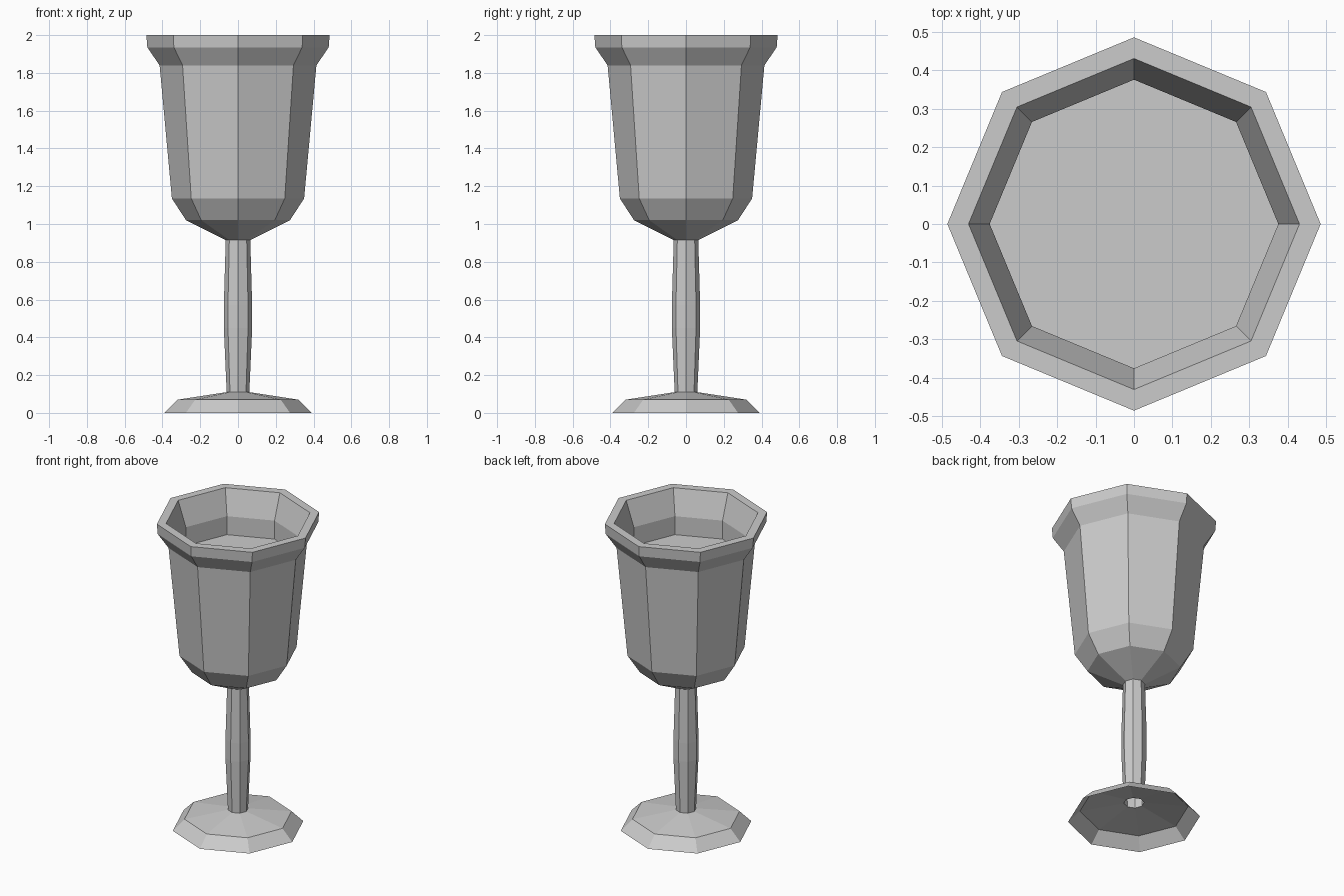
import bpy
import bmesh
from math import cos, sin, pi

SIDES = 8

if "Cube" in bpy.data.objects:
    bpy.data.objects.remove(bpy.data.objects["Cube"], do_unlink=True)

grey = bpy.data.materials.new("grey metal")
grey.use_nodes = True
colour = (0.6, 0.6, 0.6, 1)
grey.diffuse_color = colour
grey.node_tree.nodes["Principled BSDF"].inputs["Base Color"].default_value = colour


def lathe(name, profile, cap_end=False):
    """Turn (radius, height) points into a flat-sided shell."""
    bm = bmesh.new()
    rings = []
    for r, z in profile:
        rings.append([bm.verts.new((r * cos(2 * pi * i / SIDES),
                                    r * sin(2 * pi * i / SIDES), z))
                      for i in range(SIDES)])
    for low, high in zip(rings, rings[1:]):
        for i in range(SIDES):
            j = (i + 1) % SIDES
            bm.faces.new((low[i], low[j], high[j], high[i]))
    if cap_end:
        bm.faces.new(rings[-1])
    mesh = bpy.data.meshes.new(name)
    bm.to_mesh(mesh)
    bm.free()
    mesh.materials.append(grey)
    obj = bpy.data.objects.new(name, mesh)
    bpy.context.collection.objects.link(obj)
    return obj


# Hollow foot, open underneath
lathe("foot", [(0.39, 0), (0.32, 0.07), (0.06, 0.11)])

# Slightly swollen stem
lathe("stem", [(0.06, 0.11), (0.075, 0.45), (0.075, 0.57), (0.065, 0.915)])

# Bowl: outside wall, flared lip, inside wall and raised floor
lathe("bowl", [(0.065, 0.915), (0.275, 1.02), (0.35, 1.135), (0.415, 1.84),
               (0.48, 1.935), (0.485, 2), (0.43, 2), (0.375, 1.84),
               (0.375, 1.72)], cap_end=True)
